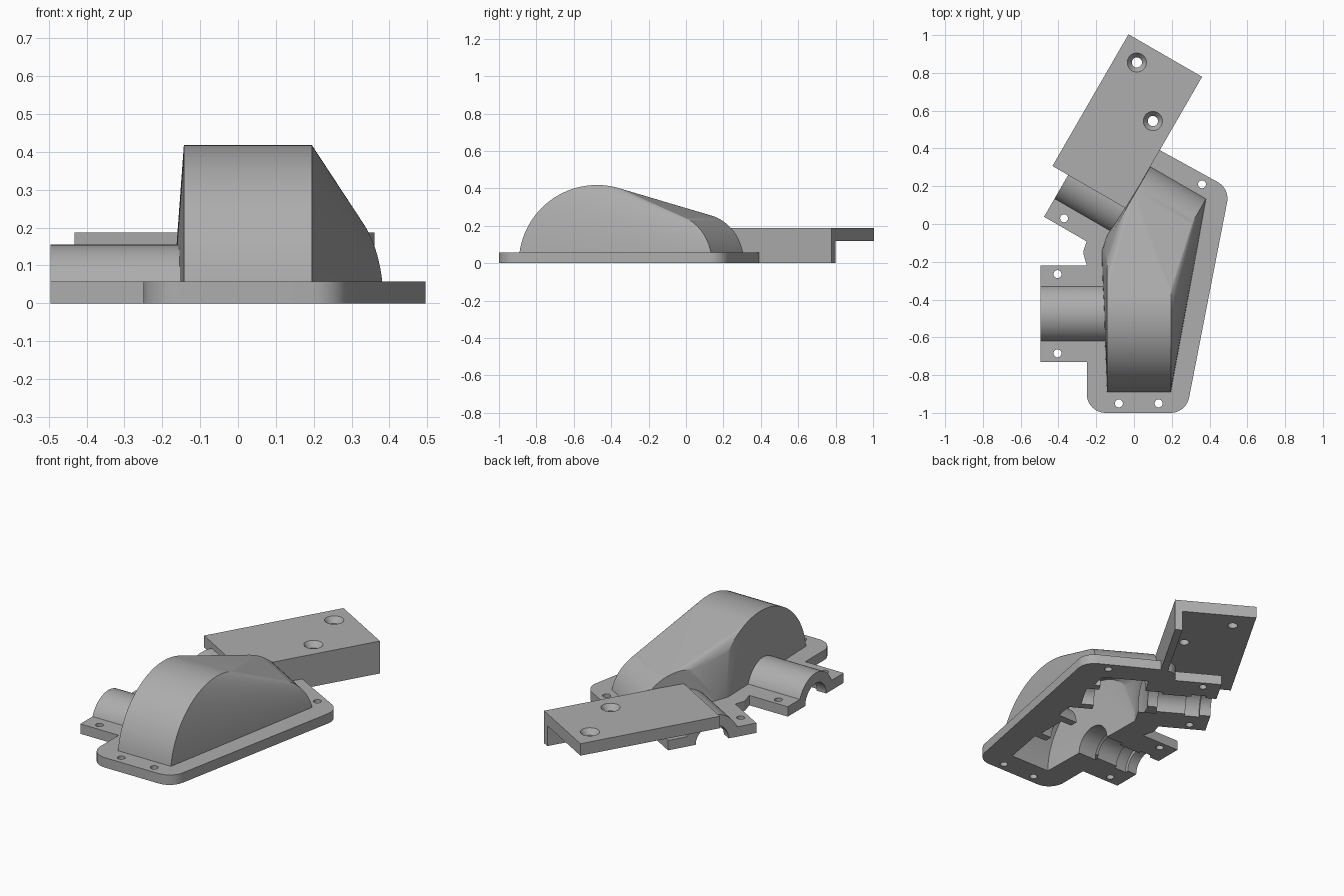
import bpy, bmesh
from math import sin, cos, pi, radians
from mathutils import Matrix, Vector

if "Cube" in bpy.data.objects:
    bpy.data.objects.remove(bpy.data.objects["Cube"], do_unlink=True)

GREY = (0.42, 0.42, 0.42, 1)
mat = bpy.data.materials.new("plain_grey")
mat.use_nodes = True
mat.diffuse_color = GREY
mat.node_tree.nodes["Principled BSDF"].inputs["Base Color"].default_value = GREY

# Local frames of the two shafts: x runs along the shaft
WORLD = Matrix()
SHAFT_A = Matrix.Translation((0, -0.476, 0))
SHAFT_B = Matrix.Translation((0.1, 0, 0)) @ Matrix.Rotation(radians(-30), 4, 'Z')


def finish(name, bm):
    bmesh.ops.recalc_face_normals(bm, faces=bm.faces)
    mesh = bpy.data.meshes.new(name)
    bm.to_mesh(mesh)
    bm.free()
    mesh.materials.append(mat)
    ob = bpy.data.objects.new(name, mesh)
    bpy.context.collection.objects.link(ob)
    return ob


def disc_hull(name, discs, full=False, steps=48):
    """Convex skin round discs given as (frame, x0, x1, radius)."""
    bm = bmesh.new()
    sweep = 2 * pi if full else pi
    count = 2 * steps if full else steps + 1
    for frame, x0, x1, r in discs:
        for i in range(count):
            a = sweep * i / (2 * steps if full else steps)
            for x in (x0, x1):
                bm.verts.new(frame @ Vector((x, r * cos(a), r * sin(a))))
    out = bmesh.ops.convex_hull(bm, input=bm.verts)
    loose = [v for v in bm.verts if not v.link_faces]
    bmesh.ops.delete(bm, geom=loose, context='VERTS')
    bmesh.ops.dissolve_limit(bm, angle_limit=radians(0.1), verts=bm.verts, edges=bm.edges)
    return finish(name, bm)


def prism(name, points, z0, z1, frame=WORLD):
    bm = bmesh.new()
    face = bm.faces.new([bm.verts.new(frame @ Vector((x, y, z0))) for x, y in points])
    top = bmesh.ops.extrude_face_region(bm, geom=[face])["geom"]
    bmesh.ops.translate(bm, vec=(0, 0, z1 - z0),
                        verts=[v for v in top if isinstance(v, bmesh.types.BMVert)])
    return finish(name, bm)


def box(name, x0, x1, y0, y1, z0, z1, frame=WORLD):
    return prism(name, [(x0, y0), (x1, y0), (x1, y1), (x0, y1)], z0, z1, frame)


def cone(name, x, y, z0, z1, r0, r1):
    bm = bmesh.new()
    bmesh.ops.create_cone(bm, cap_ends=True, segments=32, radius1=r0, radius2=r1, depth=z1 - z0,
                          matrix=Matrix.Translation((x, y, (z0 + z1) / 2)))
    return finish(name, bm)


def rounded(corners, steps=10):
    """Outline from (x, y, radius) corners, with arcs where the radius is not 0."""
    result = []
    for i, (x, y, r) in enumerate(corners):
        p = Vector((x, y))
        if not r:
            result.append(p)
            continue
        u = (Vector(corners[i - 1][:2]) - p).normalized()
        v = (Vector(corners[(i + 1) % len(corners)][:2]) - p).normalized()
        half = u.angle(v) / 2
        centre = p + (u + v).normalized() * (r / sin(half))
        start = p + u * (r * cos(half) / sin(half)) - centre
        turn = u.cross(v)
        total = (pi - 2 * half) * (1 if turn < 0 else -1)
        for k in range(steps + 1):
            result.append(centre + Matrix.Rotation(total * k / steps, 2) @ start)
    return result


def combine(target, others, operation):
    for other in others:
        mod = target.modifiers.new(operation.lower(), 'BOOLEAN')
        mod.operation, mod.solver, mod.object = operation, 'EXACT', other
        bpy.context.view_layer.objects.active = target
        bpy.ops.object.modifier_apply(modifier=mod.name)
        bpy.data.objects.remove(other, do_unlink=True)


# Flange with rounded corners
housing = prism("housing", rounded([
    (-0.25, -1, 0.1), (0.276, -1, 0.1), (0.507, 0.187, 0.1), (0.053, 0.437, 0.08),
    (-0.25, -0.09, 0), (-0.27, -0.15, 0.03), (-0.25, -0.22, 0)]), 0, 0.057)

# Dome, shaft tubes and their tabs
dome = disc_hull("dome", [(SHAFT_A, -0.143, 0.195, 0.418), (SHAFT_B, -0.163, 0.177, 0.262)])
parts = [dome]
for frame, end in ((SHAFT_A, -0.495), (SHAFT_B, -0.518)):
    parts.append(box("tab", end, -0.05, -0.255, 0.255, 0, 0.057, frame))
    parts.append(disc_hull("tube", [(frame, end, -0.05, 0.155)]))
combine(housing, parts, 'UNION')

# Hollow inside, leaving a bearing boss opposite each tube
cavity = disc_hull("cavity", [(SHAFT_A, -0.1, 0.153, 0.375), (SHAFT_B, -0.12, 0.135, 0.22)], full=True)
bosses = [disc_hull("boss", [(frame, start, 0.5, 0.13)], full=True)
          for frame, start in ((SHAFT_A, 0.12), (SHAFT_B, 0.13))]
combine(cavity, bosses, 'DIFFERENCE')
cutters = [cavity]

# Shaft bores with wider bearing seats
for frame, end, seat in ((SHAFT_A, -0.495, 0.19), (SHAFT_B, -0.518, 0.2)):
    for x0, x1, r in ((end - 0.1, 0, 0.095), (end + 0.06, end + 0.14, 0.115),
                      (-0.22, -0.05, 0.115), (0.05, seat, 0.085)):
        cutters.append(disc_hull("bore", [(frame, x0, x1, r)], full=True))

# Screw holes in the flange and tabs
for x, y in ((-0.405, -0.265), (-0.405, -0.685), (-0.08, -0.95), (0.13, -0.95),
             (0.36, 0.21), (-0.37, 0.03), (-0.16, 0.394)):
    cutters.append(cone("hole", x, y, -0.1, 0.08, 0.021, 0.021))
combine(housing, cutters, 'DIFFERENCE')

# Mounting bracket: raised plate and side wall
bracket = box("mounting_bracket", -0.614, -0.164, 0, 0.805, 0.118, 0.187, SHAFT_B)
combine(bracket, [box("wall", -0.204, -0.164, 0.2, 0.805, 0, 0.15, SHAFT_B)], 'UNION')
for x, y in ((0.015, 0.855), (0.1, 0.545)):
    combine(bracket, [cone("hole", x, y, 0, 0.25, 0.027, 0.027),
                      cone("countersink", x, y, 0.155, 0.19, 0.027, 0.053)], 'DIFFERENCE')

# Smooth the round surfaces, keep the edges sharp
for ob in (housing, bracket):
    bpy.ops.object.select_all(action='DESELECT')
    ob.select_set(True)
    bpy.context.view_layer.objects.active = ob
    bpy.ops.object.shade_smooth_by_angle(angle=radians(20))
